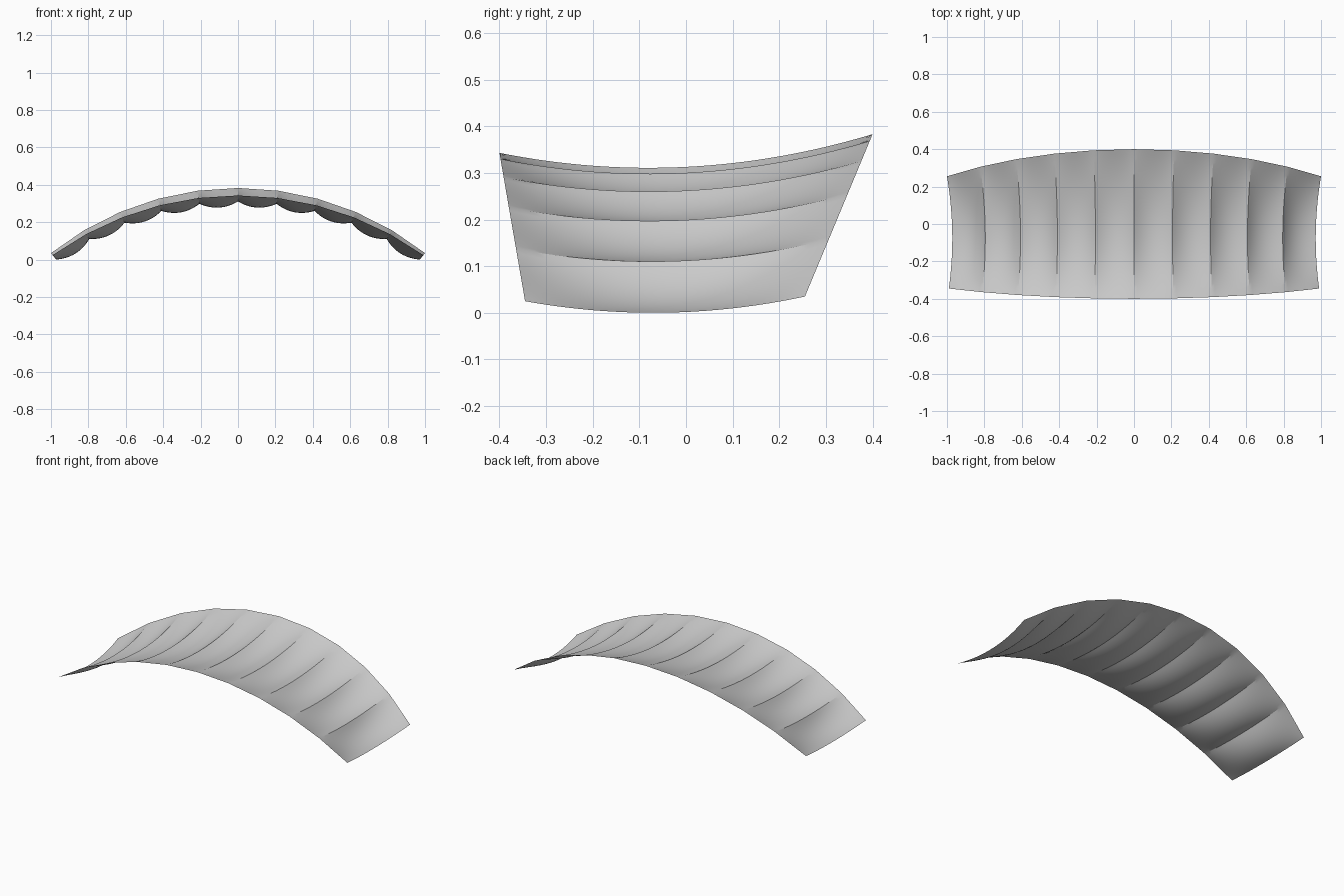
import bpy, bmesh, math
from mathutils import Vector

if "Cube" in bpy.data.objects:
    bpy.data.objects.remove(bpy.data.objects["Cube"], do_unlink=True)

PANELS, ACROSS, ALONG = 10, 12, 32
RIB_SAG, PANEL_SAG = 0.0625, 0.027


def edge_point(half_span, drop, top, y_mid, y_tip, t):
    """Point on a circular arc edge, t from -1 to 1; y shifts with the drop."""
    radius = (half_span ** 2 + drop ** 2) / (2 * drop)
    angle = t * math.asin(half_span / radius)
    fall = radius * (1 - math.cos(angle))
    return Vector((radius * math.sin(angle), y_mid + (y_tip - y_mid) * fall / drop, top - fall))


def front_edge(t):
    return edge_point(0.99, 0.318, 0.343, -0.4, -0.345, t)


def back_edge(t):
    return edge_point(1.0, 0.348, 0.383, 0.4, 0.255, t)


def down_normal(t):
    angle = t * math.radians(38)
    return Vector((-math.sin(angle), 0, -math.cos(angle)))


def bow(u):
    return 4 * u * (1 - u)


def rib_point(i, v):
    """Sagging rib curve from the front edge to the back edge."""
    t = 2 * i / PANELS - 1
    a, b = front_edge(t), back_edge(t)
    return a.lerp(b, v) + down_normal(t) * RIB_SAG * (b - a).length * bow(v)


def canopy_point(col, row):
    """Surface between two ribs, bellied downward away from the open edges."""
    i = min(col // ACROSS, PANELS - 1)
    u, v = col / ACROSS - i, row / ALONG
    p = rib_point(i, v).lerp(rib_point(i + 1, v), u)
    return p + down_normal(2 * (i + 0.5) / PANELS - 1) * PANEL_SAG * bow(u) * bow(v)


# Canopy sheet
bm = bmesh.new()
grid = [[bm.verts.new(canopy_point(c, r)) for r in range(ALONG + 1)]
        for c in range(PANELS * ACROSS + 1)]
for left, right in zip(grid, grid[1:]):
    for r in range(ALONG):
        bm.faces.new((left[r], right[r], right[r + 1], left[r + 1]))
mesh = bpy.data.meshes.new("canopy")
bm.to_mesh(mesh)
bm.free()
canopy = bpy.data.objects.new("canopy", mesh)
bpy.context.collection.objects.link(canopy)

# Fabric colour
fabric = bpy.data.materials.new("light grey fabric")
fabric.use_nodes = True
grey = (0.6, 0.6, 0.6, 1)
fabric.diffuse_color = grey
fabric.node_tree.nodes["Principled BSDF"].inputs["Base Color"].default_value = grey
mesh.materials.append(fabric)

# Smooth panels with crisp ribs
bpy.ops.object.select_all(action='DESELECT')
canopy.select_set(True)
bpy.context.view_layer.objects.active = canopy
bpy.ops.object.shade_smooth_by_angle(angle=math.radians(20))
